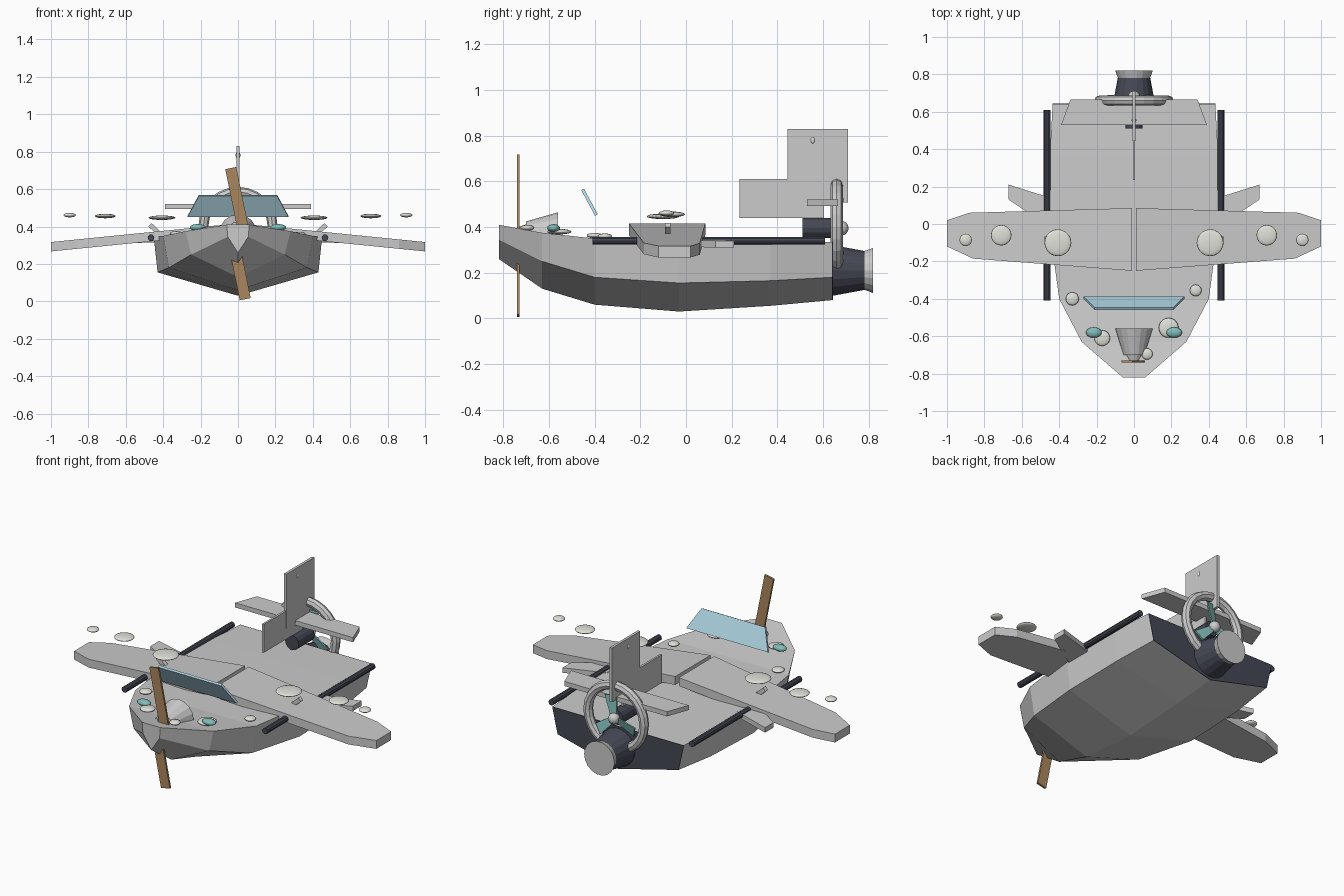
import bpy, bmesh, math
from mathutils import Vector, Matrix

if "Cube" in bpy.data.objects:
    bpy.data.objects.remove(bpy.data.objects["Cube"])

def material(name, rgb):
    m = bpy.data.materials.new(name)
    m.diffuse_color = (*rgb, 1)
    m.use_nodes = True
    m.node_tree.nodes["Principled BSDF"].inputs["Base Color"].default_value = m.diffuse_color
    return m

DARK = material("dark_metal", (0.06, 0.065, 0.09))
WOOD = material("wood", (0.40, 0.24, 0.11))
GLASS = material("pale_glass", (0.42, 0.66, 0.76))
TEAL = material("teal", (0.22, 0.50, 0.48))
CREAM = material("cream", (0.75, 0.75, 0.70))

def finish(name, bm, mat=None, smooth=False):
    bmesh.ops.recalc_face_normals(bm, faces=bm.faces)
    me = bpy.data.meshes.new(name)
    bm.to_mesh(me)
    bm.free()
    ob = bpy.data.objects.new(name, me)
    bpy.context.collection.objects.link(ob)
    if mat:
        me.materials.append(mat)
    if smooth:
        for p in me.polygons:
            p.use_smooth = True
    return ob

def loft(name, rings, mat=None, smooth=False):
    """Skin a list of equal-length point rings and cap both ends."""
    bm = bmesh.new()
    vs = [[bm.verts.new(p) for p in r] for r in rings]
    n = len(rings[0])
    for a, b in zip(vs, vs[1:]):
        for i in range(n):
            j = (i + 1) % n
            bm.faces.new((a[i], a[j], b[j], b[i]))
    bm.faces.new(vs[0])
    bm.faces.new(vs[-1])
    return finish(name, bm, mat, smooth)

def slab(name, pts, thick, mat=None):
    """Extrude a polygon by the thickness vector, centred on it."""
    t = Vector(thick) / 2
    return loft(name, [[Vector(p) - t for p in pts], [Vector(p) + t for p in pts]], mat)

def lathe_y(name, profile, z, n=16, mat=None):
    """Round part along y from (y, radius) pairs."""
    return loft(name, [[(r * math.cos(a), y, z + r * math.sin(a))
                for a in [2 * math.pi * i / n for i in range(n)]] for y, r in profile], mat)

def blob(name, loc, size, mat=None):
    bm = bmesh.new()
    bmesh.ops.create_uvsphere(bm, u_segments=20, v_segments=10, radius=1)
    bmesh.ops.transform(bm, matrix=Matrix.Translation(loc) @ Matrix.Diagonal((*size, 1)), verts=bm.verts)
    return finish(name, bm, mat, True)

def box(name, loc, size, mat=None, rot_y=0):
    bm = bmesh.new()
    bmesh.ops.create_cube(bm, size=1)
    bmesh.ops.transform(bm, matrix=Matrix.Translation(loc) @ Matrix.Rotation(rot_y, 4, 'Y')
                        @ Matrix.Diagonal((*size, 1)), verts=bm.verts)
    return finish(name, bm, mat)

# Hull: y, deck half width, deck z, chine half width, chine z, keel z
stations = [(-.82, .06, .41, .055, .345, .26), (-.63, .28, .375, .25, .25, .13),
            (-.40, .40, .35, .37, .18, .06), (-.03, .45, .345, .43, .155, .03),
            (.37, .45, .34, .425, .165, .055), (.64, .435, .335, .40, .18, .08)]
hull = loft("hull", [[(-w, y, z), (w, y, z), (c, y, cz), (0, y, k), (-c, y, cz)]
                     for y, w, z, c, cz, k in stations])
# Dark transom at the stern
y, w, z, c, cz, k = stations[-1]
slab("transom", [(-w, y, z), (w, y, z), (c, y, cz), (0, y, k), (-c, y, cz)], (0, .006, 0), DARK)

# Mirrored side parts
for s, side in ((-1, "left"), (1, "right")):
    # Drooping wing with clipped tip
    plan = [(.012, -.25), (.86, -.185), (1, -.12), (1, .02), (.88, .06), (.012, .085)]
    slab(side + "_wing", [(s * x, y, .392 - .1 * x) for x, y in plan], (0, 0, .05))
    # Small swept fin behind the wing
    slab(side + "_rear_winglet", [(s * x, y, zz) for x, y, zz in
         [(.43, -.03, .33), (.67, .13, .325), (.67, .21, .325), (.43, .135, .33)]], (0, 0, .03))
    # Side rail
    rail = lathe_y(side + "_rail", [(-.41, .018), (.61, .018)], .34, 10, DARK)
    rail.location.x = s * .465
    # Wing peg
    box(side + "_peg", (s * .445, -.08, .385), (.07, .025, .025), None, -s * .75)
    # Floating discs above the wing
    for i, (x, y, zz, r) in enumerate([(.407, -.1, .447, .072), (.71, -.06, .456, .055), (.9, -.085, .461, .033)]):
        blob(f"{side}_wing_disc_{i}", (s * x, y, zz), (r, r, .012), CREAM)
    # Bow lamps
    blob(side + "_lamp", (s * .215, -.58, .395), (.042, .028, .018), TEAL)

# Deck discs
for i, (x, y, zz, r) in enumerate([(-.33, -.4, .363, .035), (.33, -.355, .36, .031), (-.17, -.61, .383, .042),
                                   (.185, -.555, .38, .053), (.07, -.695, .397, .03)]):
    blob(f"deck_disc_{i}", (x, y, zz), (r, r, .012), CREAM)

# Windshield
slab("windshield", [(-.27, -.393, .453), (.27, -.393, .453), (.21, -.453, .565), (-.21, -.453, .565)],
     (0, .012, .006), GLASS)

# Nose cowl, spinner and wooden propeller
lathe_y("nose_cowl", [(-.56, .1), (-.70, .06)], .365)
lathe_y("spinner", [(-.69, .05), (-.735, .035), (-.765, .008)], .365)
box("upper_blade", (-.003, -.735, .537), (.06, .012, .358), WOOD, -.2)
box("lower_blade", (.003, -.735, .187), (.06, .012, .358), WOOD, -.2)

# Tail fin (two plates) and tail plane
slab("tail_fin_lower", [(0, .235, .44), (0, .605, .44), (0, .605, .61), (0, .235, .61)], (.012, 0, 0))
slab("tail_fin_upper", [(0, .445, .507), (0, .71, .507), (0, .71, .83), (0, .445, .83)], (.016, 0, 0))
slab("tail_plane", [(-.39, .53, .507), (.39, .53, .507), (.34, .665, .507), (-.34, .665, .507)], (0, 0, .028))
blob("fin_light", (0, .555, .78), (.013, .011, .018), CREAM)

# Rear fan: motor, guard ring, hub, three blades
lathe_y("fan_motor", [(.51, .045), (.66, .045)], .395, 14, DARK)
bpy.ops.mesh.primitive_torus_add(major_radius=.185, minor_radius=.027, major_segments=24, minor_segments=8,
                                 location=(0, .66, .4), rotation=(math.pi / 2, 0, 0))
bpy.context.object.name = "fan_guard"
blob("fan_hub", (0, .68, .395), (.032, .032, .032))
for i in range(3):
    a = math.radians(10 + 120 * i)
    d = Vector((math.sin(a), 0, math.cos(a)))
    t = Vector((math.cos(a), .3, -math.sin(a)))
    o = Vector((0, .675, .395))
    slab(f"fan_blade_{i}", [o + d * .02 - t * .018, o + d * .14 - t * .032,
                            o + d * .14 + t * .032, o + d * .02 + t * .018], (0, .01, 0), TEAL)

# Stern nozzle with flared lip
lathe_y("nozzle", [(.63, .115), (.785, .086)], .21, 18, DARK)
lathe_y("nozzle_lip", [(.78, .086), (.82, .1)], .21, 18)
